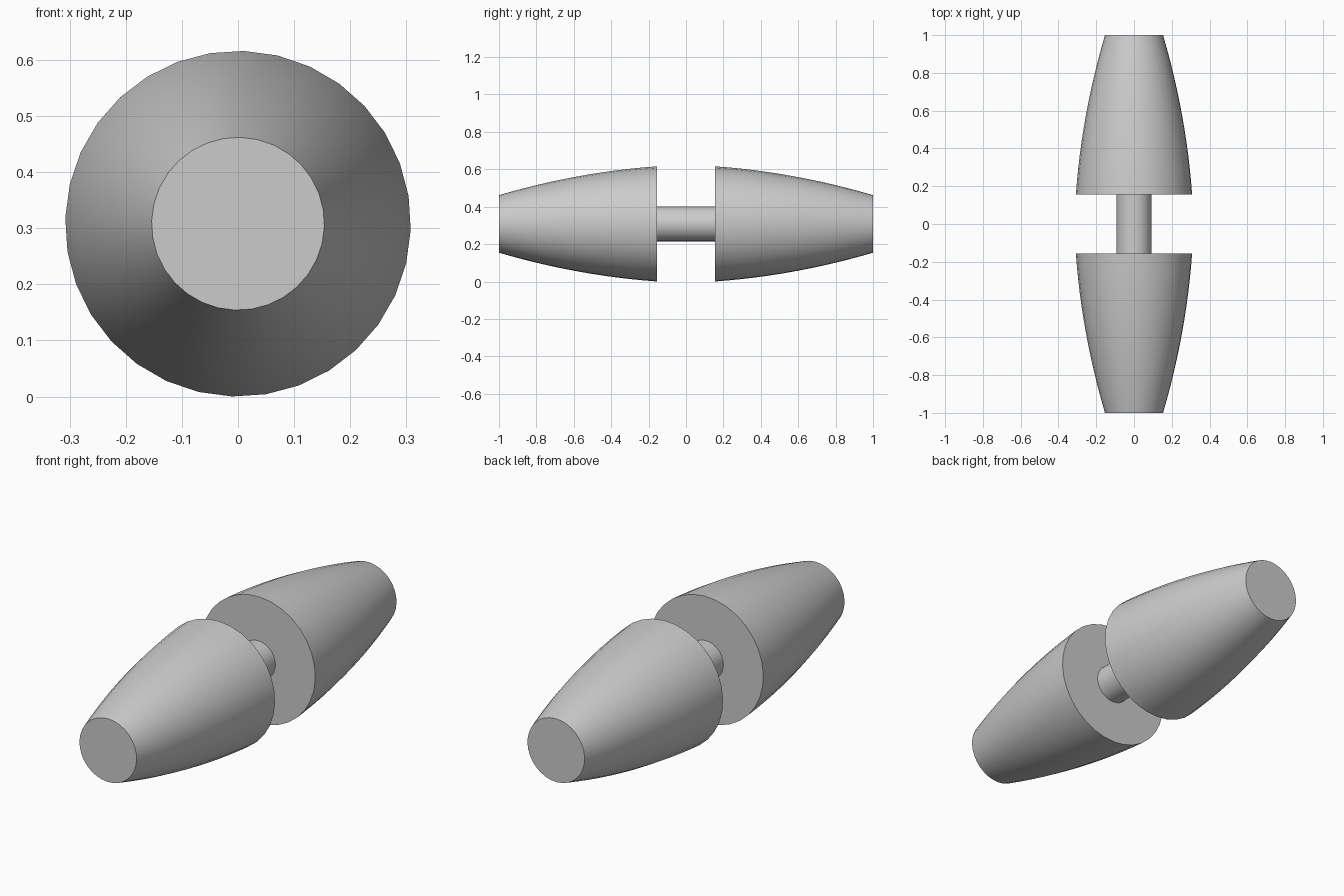
import bpy
import bmesh
import math
from mathutils import Matrix, Vector

cube = bpy.data.objects.get("Cube")
if cube:
    bpy.data.objects.remove(cube, do_unlink=True)

SIDES = 32
AXIS_Z = 0.308
INNER, OUTER = 0.155, 1.0
BASE_R = 0.308
SHAFT_R = 0.093

grey = bpy.data.materials.new("plain grey")
grey.use_nodes = True
colour = (0.6, 0.6, 0.6, 1)
grey.diffuse_color = colour
grey.node_tree.nodes["Principled BSDF"].inputs["Base Color"].default_value = colour


def turned_part(name, profile):
    """Capped solid of revolution about the y axis from (y, radius) points."""
    bm = bmesh.new()
    rings = []
    for y, r in profile:
        ring = []
        for i in range(SIDES):
            a = math.tau * i / SIDES + math.radians(2)
            ring.append(bm.verts.new((r * math.sin(a), y, r * math.cos(a))))
        rings.append(ring)
    for low, high in zip(rings, rings[1:]):
        for i in range(SIDES):
            j = (i + 1) % SIDES
            bm.faces.new((low[i], low[j], high[j], high[i]))
    bm.faces.new(rings[0])
    bm.faces.new(rings[-1])
    bmesh.ops.recalc_face_normals(bm, faces=bm.faces)
    mesh = bpy.data.meshes.new(name)
    bm.to_mesh(mesh)
    bm.free()
    mesh.materials.append(grey)
    obj = bpy.data.objects.new(name, mesh)
    obj.location.z = AXIS_Z
    bpy.context.collection.objects.link(obj)
    bpy.ops.object.select_all(action='DESELECT')
    obj.select_set(True)
    bpy.context.view_layer.objects.active = obj
    bpy.ops.object.shade_smooth_by_angle(angle=math.radians(30))
    return obj


# Bulging tapered ends, widest next to the shaft
STEPS = 12
taper = []
for k in range(STEPS + 1):
    t = k / STEPS
    taper.append((INNER + (OUTER - INNER) * t, BASE_R - 0.06 * t - 0.094 * t * t))

for name, side in (("front_grip", -1), ("back_grip", 1)):
    turned_part(name, [(side * y, r) for y, r in taper])

# Thin shaft joining the two ends
turned_part("centre_shaft", [(-INNER, SHAFT_R), (INNER, SHAFT_R)])
